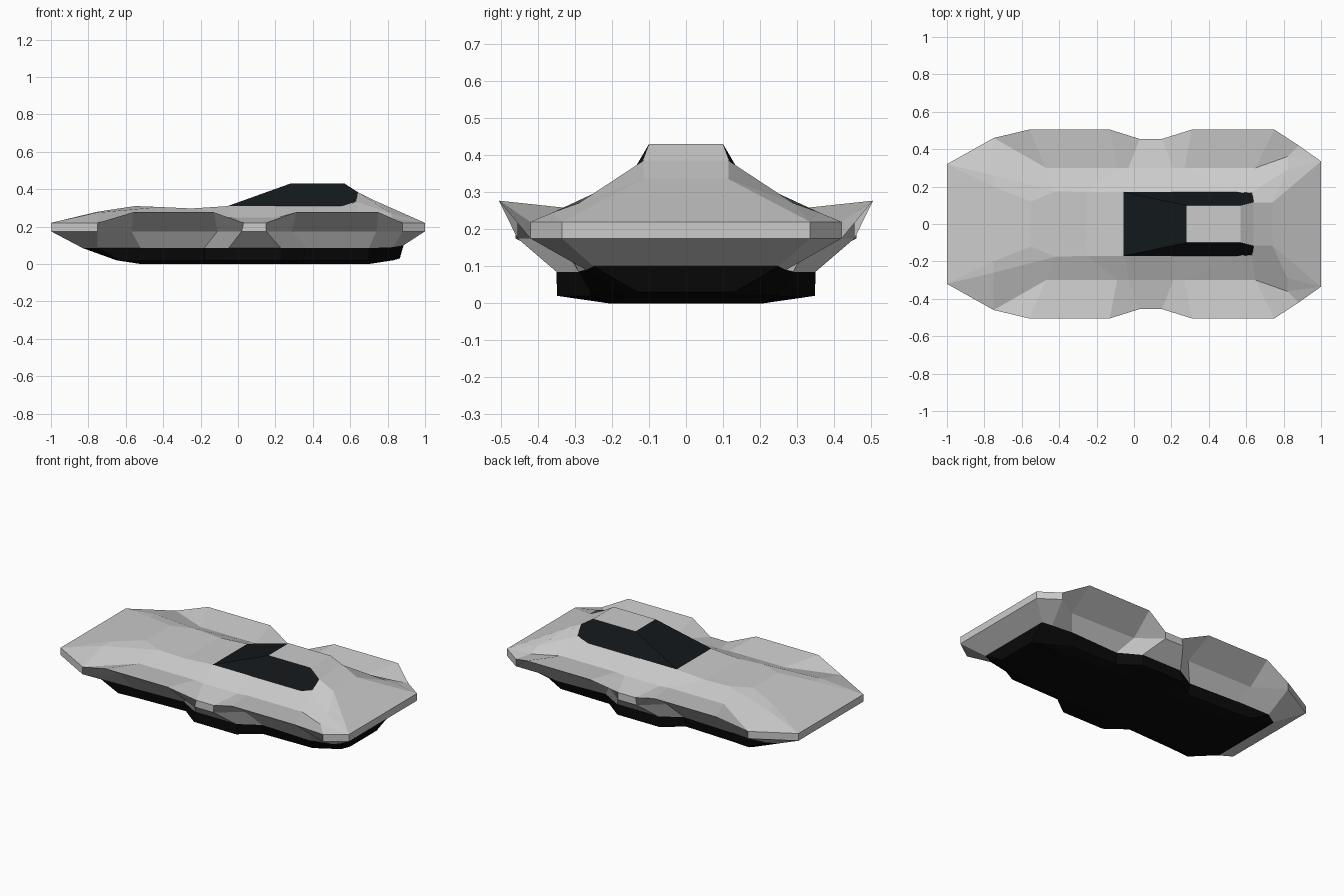
import bpy, bmesh

if "Cube" in bpy.data.objects:
    bpy.data.objects.remove(bpy.data.objects["Cube"])


def material(name, rgb):
    m = bpy.data.materials.new(name)
    m.diffuse_color = (*rgb, 1)
    m.use_nodes = True
    m.node_tree.nodes["Principled BSDF"].inputs["Base Color"].default_value = m.diffuse_color
    return m


black = material("black", (0.003, 0.003, 0.003))
glass = material("dark_glass", (0.006, 0.009, 0.011))


def rail(x, y, z):
    """One lengthwise edge line; single numbers are repeated for every station."""
    n = len(x)
    y = y if isinstance(y, list) else [y] * n
    z = z if isinstance(z, list) else [z] * n
    return list(zip(x, y, z))


def finish(name, bm, mats):
    bmesh.ops.remove_doubles(bm, verts=bm.verts, dist=0.0005)
    bmesh.ops.dissolve_degenerate(bm, edges=bm.edges, dist=0.0005)
    bmesh.ops.recalc_face_normals(bm, faces=bm.faces)
    me = bpy.data.meshes.new(name)
    bm.to_mesh(me)
    bm.free()
    for m in mats:
        me.materials.append(m)
    ob = bpy.data.objects.new(name, me)
    bpy.context.collection.objects.link(ob)
    return ob


def skin(name, rails, close_top=False, close_bottom=False, mats=()):
    """Skin between neighbouring rails on both sides, with end caps."""
    bm = bmesh.new()
    right = [[bm.verts.new(p) for p in r] for r in rails]
    left = [[bm.verts.new((x, -y, z)) for x, y, z in r] for r in rails]
    pairs = []
    for side in (right, left):
        pairs += list(zip(side, side[1:]))
    if close_top:
        pairs.append((right[0], left[0]))
    if close_bottom:
        pairs.append((right[-1], left[-1]))
    for a, b in pairs:
        for i in range(len(a) - 1):
            bm.faces.new((a[i], a[i + 1], b[i + 1], b[i]))
    for k in range(len(rails) - 1):
        for e in (0, -1):
            bm.faces.new((right[k][e], right[k + 1][e], left[k + 1][e], left[k][e]))
    return finish(name, bm, mats)


# Edge lines from the hood centre outwards and down to the floor
deck = rail([-1, -.75, -.55, -.25, -.05, .2, .56, .64, .74, 1],
            [.32, .2, .12, .12, .12, .12, .1, .115, .115, .335],
            [.22, .28, .31, .297, .31, .31, .31, .385, .335, .22])
shoulder = rail([-1, -.75, -.42, -.25, -.05, .2, .56, .63, .82, 1],
                [.32, .26, .175, .17, .17, .17, .17, .17, .29, .335],
                [.22, .275, .305, .297, .31, .31, .31, .333, .27, .22])
crease = rail([-1, -.75, -.47, -.09, -.03, .21, .27, .65, .82, 1],
              [.32, .46, .3, .3, .3, .3, .3, .3, .36, .335],
              [.22, .22, .255, .255, .25, .25, .255, .255, .245, .22])
belt_x = [-1, -.75, -.56, -.13, .03, .15, .31, .75, .88, 1]
fender = rail(belt_x,
              [.32, .46, .505, .505, .455, .455, .505, .505, .42, .335],
              [.22, .22, .277, .277, .22, .22, .277, .277, .22, .22])
# the belt tucks in under each fender to form the wheel recesses
belt = rail([-1, -.75, -.57, -.11, .02, .15, .29, .74, .88, 1],
            [.32, .46, .345, .345, .455, .455, .345, .335, .42, .335], .175)
skirt = rail([-.83, -.75, -.52, -.18, -.05, .23, .36, .7, .83, .885],
             [.24, .29, .29, .275, .35, .35, .275, .29, .27, .25],
             [.085] * 8 + [.09, .1])
floor_edge = rail([-.65, -.63, -.5, -.18, -.06, .23, .35, .69, .83, .865],
                  [.26, .28, .27, .257, .348, .348, .257, .25, .17, .13],
                  [.02] * 8 + [.02, .03])
floor = rail([-.52, -.51, -.45, -.18, -.06, .22, .34, .6, .68, .7],
             [.21] * 8 + [.18, .12], 0)

# Grey shell and black underbody
skin("hull", [deck, shoulder, crease, fender, belt, skirt], close_top=True)
skin("underbody", [skirt, floor_edge, floor], close_bottom=True, mats=[black])

# Cabin: dark windscreen and side windows, grey roof
bm = bmesh.new()
side = [(-.055, .17, .31), (.57, .17, .31), (.632, .165, .337),
        (.64, .117, .385), (.57, .1, .43), (.28, .1, .43)]
r = [bm.verts.new(p) for p in side]
l = [bm.verts.new((x, -y, z)) for x, y, z in side]
for s in (r, l):
    bm.faces.new(s).material_index = 1
for i in range(6):
    j = (i + 1) % 6
    f = bm.faces.new((r[i], r[j], l[j], l[i]))
    f.material_index = 1 if i == 5 else 0
body_grey = material("body_grey", (0.8, 0.8, 0.8))
finish("cabin", bm, [body_grey, glass])
